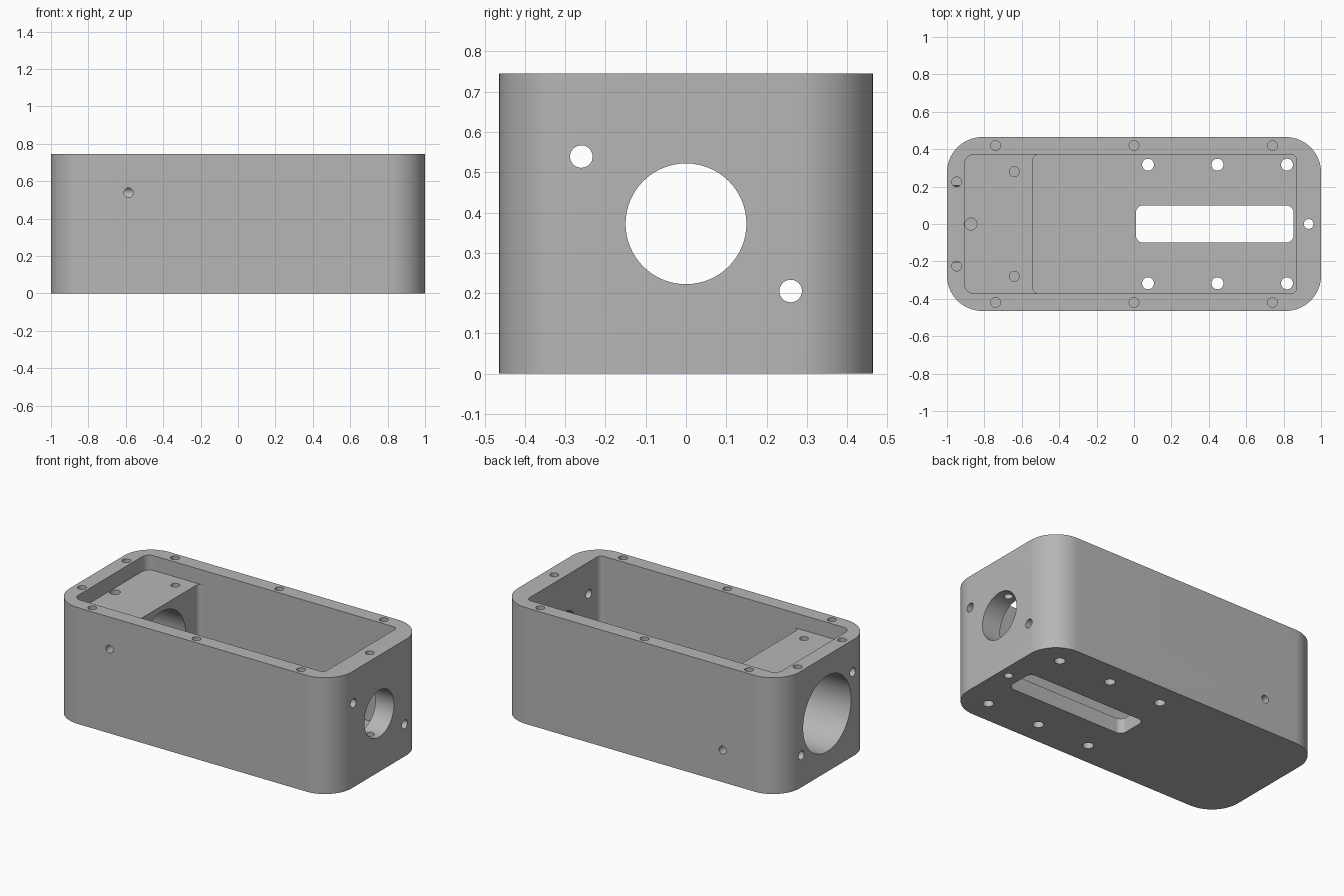
import bpy, bmesh, math
from mathutils import Matrix, Vector

cube = bpy.data.objects.get("Cube")
if cube:
    bpy.data.objects.remove(cube, do_unlink=True)

HEIGHT, MID = 0.745, 0.372
FLOOR, SHELF = 0.095, 0.65

grey = bpy.data.materials.new("machined grey")
grey.use_nodes = True
colour = (0.47, 0.47, 0.47, 1)
grey.diffuse_color = colour
grey.node_tree.nodes["Principled BSDF"].inputs["Base Color"].default_value = colour


def make_object(name, bm):
    bmesh.ops.recalc_face_normals(bm, faces=bm.faces[:])
    mesh = bpy.data.meshes.new(name)
    bm.to_mesh(mesh)
    bm.free()
    mesh.materials.append(grey)
    obj = bpy.data.objects.new(name, mesh)
    bpy.context.collection.objects.link(obj)
    return obj


def rounded_block(name, x0, x1, half_y, z0, z1, radius, steps=12):
    """Upright block with rounded vertical corners."""
    bm = bmesh.new()
    corners = [(x1, 1, 0), (x0, 1, 1), (x0, -1, 2), (x1, -1, 3)]
    ring = []
    for x, side, quarter in corners:
        cx = x - radius if x == x1 else x + radius
        cy = side * (half_y - radius)
        for i in range(steps + 1):
            a = (quarter + i / steps) * math.pi / 2
            ring.append(bm.verts.new((cx + radius * math.cos(a), cy + radius * math.sin(a), z0)))
    face = bm.faces.new(ring)
    top = bmesh.ops.extrude_face_region(bm, geom=[face])["geom"]
    bmesh.ops.translate(bm, vec=(0, 0, z1 - z0),
                        verts=[g for g in top if isinstance(g, bmesh.types.BMVert)])
    return make_object(name, bm)


def drill(start, end, radius, sides=32):
    """Cylinder cutter running between two points."""
    start, end = Vector(start), Vector(end)
    axis = end - start
    turn = axis.to_track_quat('Z', 'Y').to_matrix().to_4x4()
    bm = bmesh.new()
    bmesh.ops.create_cone(bm, cap_ends=True, segments=sides, radius1=radius, radius2=radius,
                          depth=axis.length,
                          matrix=Matrix.Translation((start + end) / 2) @ turn)
    return make_object("drill_cutter", bm)


housing = rounded_block("housing", -1, 1, 0.465, 0, HEIGHT, 0.19, 20)

# Deep chamber, shallow shelf pocket and floor slot
cutters = [
    rounded_block("chamber_cutter", -0.54, 0.87, 0.372, FLOOR, 0.9, 0.03),
    rounded_block("shelf_cutter", -0.905, 0.5, 0.372, SHELF, 0.91, 0.05),
    rounded_block("slot_cutter", 0.01, 0.853, 0.1, -0.1, 0.2, 0.04),
]

# Large end bores
cutters.append(drill((-1.1, 0, MID), (-0.4, 0, MID), 0.243, 80))
cutters.append(drill((0.8, 0, MID), (1.1, 0, MID), 0.15, 64))

# Rod holes through both ends
for side in (-1, 1):
    y, z = 0.26 * side, MID - 0.167 * side
    cutters.append(drill((-1.1, y, z), (-0.5, y, z), 0.028))
    cutters.append(drill((0.8, y, z), (1.1, y, z), 0.028))
    # Set screw hole from the side into the rod hole
    cutters.append(drill((-0.585, 0.6 * side, z), (-0.585, y, z), 0.025))
    # Cover screw holes in the rim
    for x in (-0.74, 0, 0.74):
        cutters.append(drill((x, 0.419 * side, 0.8), (x, 0.419 * side, 0.5), 0.026))
    cutters.append(drill((-0.948, 0.225 * side, 0.8), (-0.948, 0.225 * side, 0.5), 0.026))
    # Shelf screw holes
    cutters.append(drill((-0.64, 0.28 * side, 0.8), (-0.64, 0.28 * side, 0.45), 0.026))
    # Floor mounting holes
    for x in (0.075, 0.446, 0.818):
        cutters.append(drill((x, 0.317 * side, -0.1), (x, 0.317 * side, 0.2), 0.032))

# Vertical locking holes that meet the bores
cutters.append(drill((-0.872, 0, 0.8), (-0.872, 0, 0.4), 0.032))
cutters.append(drill((0.934, 0, -0.1), (0.934, 0, 0.9), 0.026))

# Cut everything out of the housing
bpy.ops.object.select_all(action='DESELECT')
bpy.context.view_layer.objects.active = housing
housing.select_set(True)
for cutter in cutters:
    cutter.hide_render = True
    mod = housing.modifiers.new("cut", 'BOOLEAN')
    mod.operation = 'DIFFERENCE'
    mod.solver = 'EXACT'
    mod.object = cutter
    bpy.ops.object.modifier_apply(modifier=mod.name)
    bpy.data.objects.remove(cutter, do_unlink=True)

for poly in housing.data.polygons:
    poly.material_index = 0
bpy.ops.object.shade_smooth_by_angle(angle=math.radians(30))
